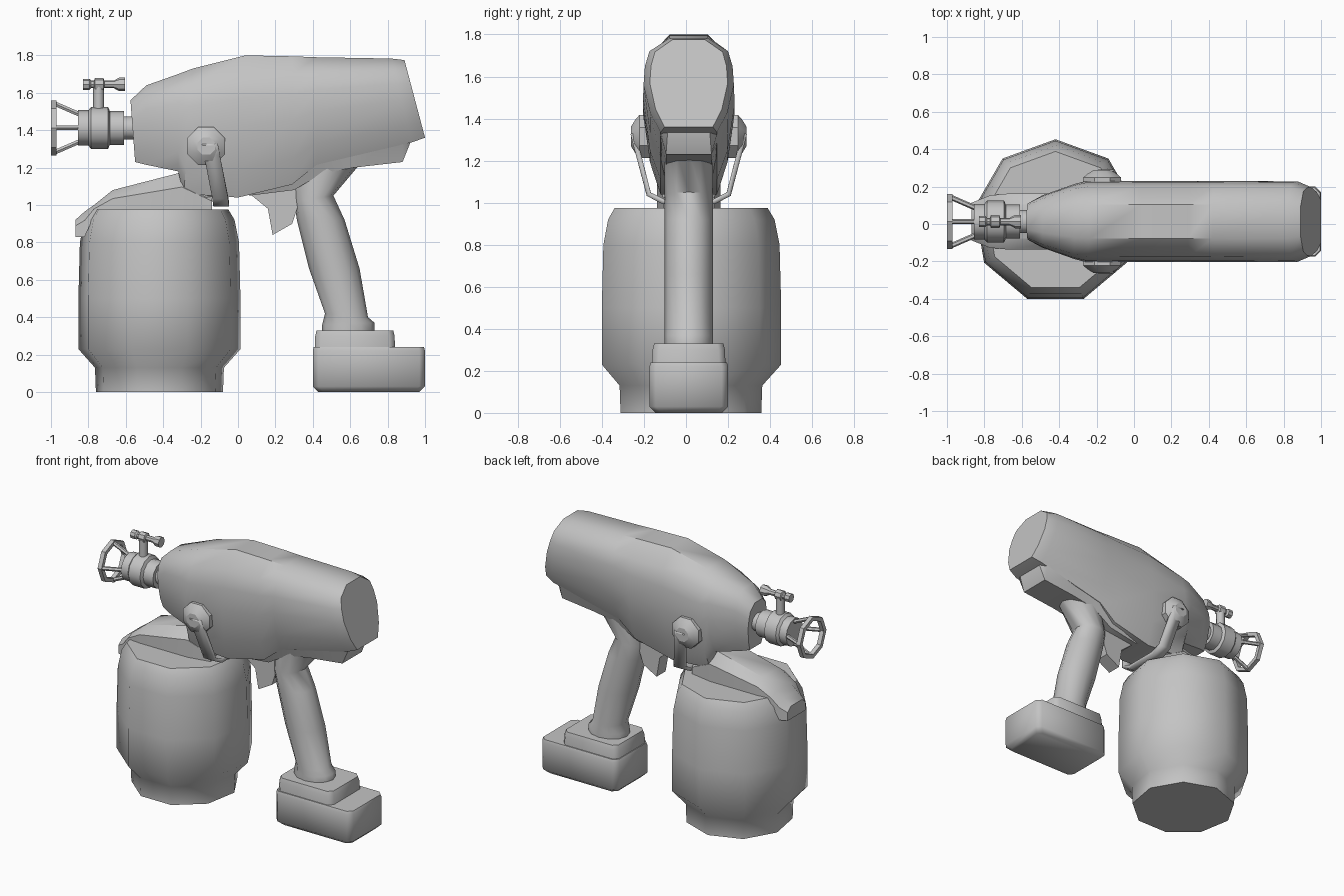
import bpy, bmesh, math
from mathutils import Vector

cube = bpy.data.objects.get("Cube")
if cube:
    bpy.data.objects.remove(cube)

MID = 0.013  # y of the symmetry plane
grey = bpy.data.materials.new("mid grey plastic")
grey.use_nodes = True
grey.diffuse_color = (0.55, 0.55, 0.55, 1)
grey.node_tree.nodes["Principled BSDF"].inputs["Base Color"].default_value = (0.55, 0.55, 0.55, 1)


def finish(name, bm, angle):
    bmesh.ops.remove_doubles(bm, verts=bm.verts, dist=0.0005)
    bmesh.ops.recalc_face_normals(bm, faces=bm.faces)
    mesh = bpy.data.meshes.new(name)
    bm.to_mesh(mesh)
    bm.free()
    obj = bpy.data.objects.new(name, mesh)
    bpy.context.collection.objects.link(obj)
    mesh.materials.append(grey)
    bpy.ops.object.select_all(action='DESELECT')
    obj.select_set(True)
    bpy.context.view_layer.objects.active = obj
    bpy.ops.object.shade_smooth_by_angle(angle=math.radians(angle))
    return obj


def loft(name, rings, angle=40, caps=True):
    """Skin a list of closed rings that share one point count."""
    bm = bmesh.new()
    rows = [[bm.verts.new(p) for p in ring] for ring in rings]
    n = len(rows[0])
    for a, b in zip(rows, rows[1:]):
        for i in range(n):
            j = (i + 1) % n
            bm.faces.new((a[i], a[j], b[j], b[i]))
    if caps:
        bm.faces.new(rows[0])
        bm.faces.new(rows[-1])
    return finish(name, bm, angle)


def lathe(name, profile, origin, axis, sides=12, phase=0.0, angle=50, caps=True):
    """Turn (distance, radius) pairs about an axis."""
    turn = Vector(axis).to_track_quat('Z', 'Y')
    rings = []
    for d, r in profile:
        angles = [math.radians(phase) + math.tau * i / sides for i in range(sides)]
        rings.append([Vector(origin) + turn @ Vector((r * math.cos(a), r * math.sin(a), d))
                      for a in angles])
    return loft(name, rings, angle, caps)


def rod(name, a, b, radius, sides=6):
    a, b = Vector(a), Vector(b)
    return lathe(name, [(0, radius), ((b - a).length, radius)], a, b - a, sides)


def section(x_top, x_bot, z_top, z_bot, hw, shape):
    """Mirrored ring; shape holds (width factor, drop factor) from top to bottom."""
    half = [(x_top + (x_bot - x_top) * t, hw * w, z_top + (z_bot - z_top) * t) for w, t in shape]
    return ([(x, MID + y, z) for x, y, z in half]
            + [(x, MID - y, z) for x, y, z in reversed(half)])


def slab(name, x0, x1, y_half, levels):
    """Box stacked from (z, inset) levels with chamfered corners."""
    rings = []
    for z, inset in levels:
        a, b, h, c = x0 + inset, x1 - inset, y_half - inset, 0.03
        rings.append([(a + c, MID - h, z), (b - c, MID - h, z), (b, MID - h + c, z),
                      (b, MID + h - c, z), (b - c, MID + h, z), (a + c, MID + h, z),
                      (a, MID + h - c, z), (a, MID - h + c, z)])
    return loft(name, rings, 50)


# Paint tank: nine-sided turned shape
lathe("paint_tank", [(0, .345), (.13, .35), (.23, .44), (.5, .44), (.8, .432), (.92, .408), (.975, .375)],
      (-0.42, MID, 0), (0, 0, 1), sides=9, phase=-90)

# Tank lid with a drooping spout lip
lid_shape = [(.6, 0), (1, .35), (1, 1)]
loft("tank_lid", [section(x, x, zt, zb, hw, lid_shape) for x, zt, zb, hw in (
    (-.87, .92, .83, .10), (-.82, .965, .83, .12), (-.77, 1.0, .94, .14),
    (-.67, 1.08, .95, .15), (-.3, 1.175, .95, .15), (-.14, 1.06, .95, .12))])
slab("tank_neck", -.29, -.14, .12, [(.96, 0), (1.1, 0)])

# Main motor body, lofted from nozzle end to rear
body_shape = [(.42, 0), (.87, .14), (.97, .3), (1, .5), (.85, .8), (.62, 1)]
loft("motor_body", [section(*s, body_shape) for s in (
    (-.575, -.55, 1.56, 1.23, .10),
    (-.49, -.49, 1.64, 1.215, .14),
    (-.32, -.32, 1.70, 1.18, .20),
    (-.24, -.29, 1.73, 1.06, .215),
    (.04, .0, 1.80, 1.04, .217),
    (.29, .29, 1.795, 1.11, .217),
    (.42, .42, 1.79, 1.215, .217),
    (.82, .93, 1.783, 1.335, .215),
    (.89, 1.0, 1.775, 1.36, .185))], 42)

# Narrow underside between body and handle
loft("body_underside", [section(x, x, zt, zb, hw, [(1, 0), (.72, 1)]) for x, zt, zb, hw in (
    (.06, 1.1, 1.05, .12), (.3, 1.2, 1.08, .14), (.45, 1.27, 1.17, .15),
    (.62, 1.32, 1.2, .15), (.88, 1.38, 1.23, .15), (.92, 1.38, 1.33, .14))], 35)

# Handle: oval rings running down to the battery
handle = []
for xl, zl, xr, zr in ((.29, 1.16, .67, 1.24), (.30, 1.02, .51, 1.05), (.315, .92, .57, .92),
                       (.38, .66, .65, .66), (.465, .42, .695, .40), (.45, .36, .73, .37),
                       (.45, .32, .73, .32)):
    ring = []
    for i in range(12):
        a = math.tau * i / 12
        t = (1 + math.cos(a)) / 2
        ring.append((xl + (xr - xl) * t, MID + .115 * math.sin(a), zl + (zr - zl) * t))
    handle.append(ring)
loft("handle", handle, 50)

# Trigger: flat hooked blade
trigger = [(.05, 1.07), (.16, .98), (.185, .84), (.29, .9), (.33, 1.02), (.3, 1.1)]
loft("trigger", [[(x, MID + y, z) for x, z in trigger] for y in (-.05, .05)], 30)

# Battery and its clip
slab("battery", .4, 1.0, .187, [(0, .03), (.03, 0), (.22, 0), (.24, .005)])
slab("battery_clip", .41, .84, .175, [(.23, 0), (.3, .003), (.33, .01)])

# Side pivots for the tank bail
for name, side in (("left_pivot", 1), ("right_pivot", -1)):
    lathe(name, [(.15, .11), (.235, .11), (.255, .085), (.275, .05)],
          (-.17, MID, 1.315), (0, side, 0), sides=8, phase=22.5, angle=30)

# Bail strap: flat ribbon hanging from both pivots and crossing below the body
half_path = [(-.15, .265, 1.33), (-.14, .25, 1.27), (-.095, .19, 1.04), (-.09, .12, 1.005)]
path = half_path + [(x, -y, z) for x, y, z in reversed(half_path)]
bm = bmesh.new()
pairs = [[bm.verts.new((x + w, MID + y, z)) for w in (-.042, .042)] for x, y, z in path]
for p, q in zip(pairs, pairs[1:]):
    bm.faces.new((p[0], p[1], q[1], q[0]))
strap = finish("bail_strap", bm, 30)
solid = strap.modifiers.new("thickness", 'SOLIDIFY')
solid.thickness = .025
solid.offset = 0

# Nozzle: stepped barrel pointing towards -x
NZ = 1.412
lathe("nozzle_barrel", [(-.03, .062), (.05, .062), (.05, .09), (.125, .09), (.135, .112), (.225, .112),
                        (.24, .095), (.295, .095)], (-.56, MID, NZ), (-1, 0, 0), sides=12, angle=40)
lathe("spray_guard_ring", [(0, .147), (.03, .147), (.03, .118), (0, .118), (0, .147)],
      (-.97, MID, NZ), (-1, 0, 0), sides=8, angle=30, caps=False)
for i, (dy, dz) in enumerate(((0, 1), (1, 0), (0, -1), (-1, 0))):
    rod(f"guard_strut_{i + 1}", (-.83, MID + .065 * dy, NZ + .065 * dz),
        (-.98, MID + .13 * dy, NZ + .13 * dz), .014)

# Tip lever above the nozzle
rod("lever_stem", (-.745, MID, 1.5), (-.745, MID, 1.645), .029, 8)
lathe("lever_bar", [(0, .03), (.035, .03), (.045, .02), (.06, .02), (.065, .034), (.11, .034), (.115, .02),
                    (.165, .02), (.195, .036), (.225, .036)], (-.83, MID, 1.645), (1, 0, 0), sides=8, angle=40)
